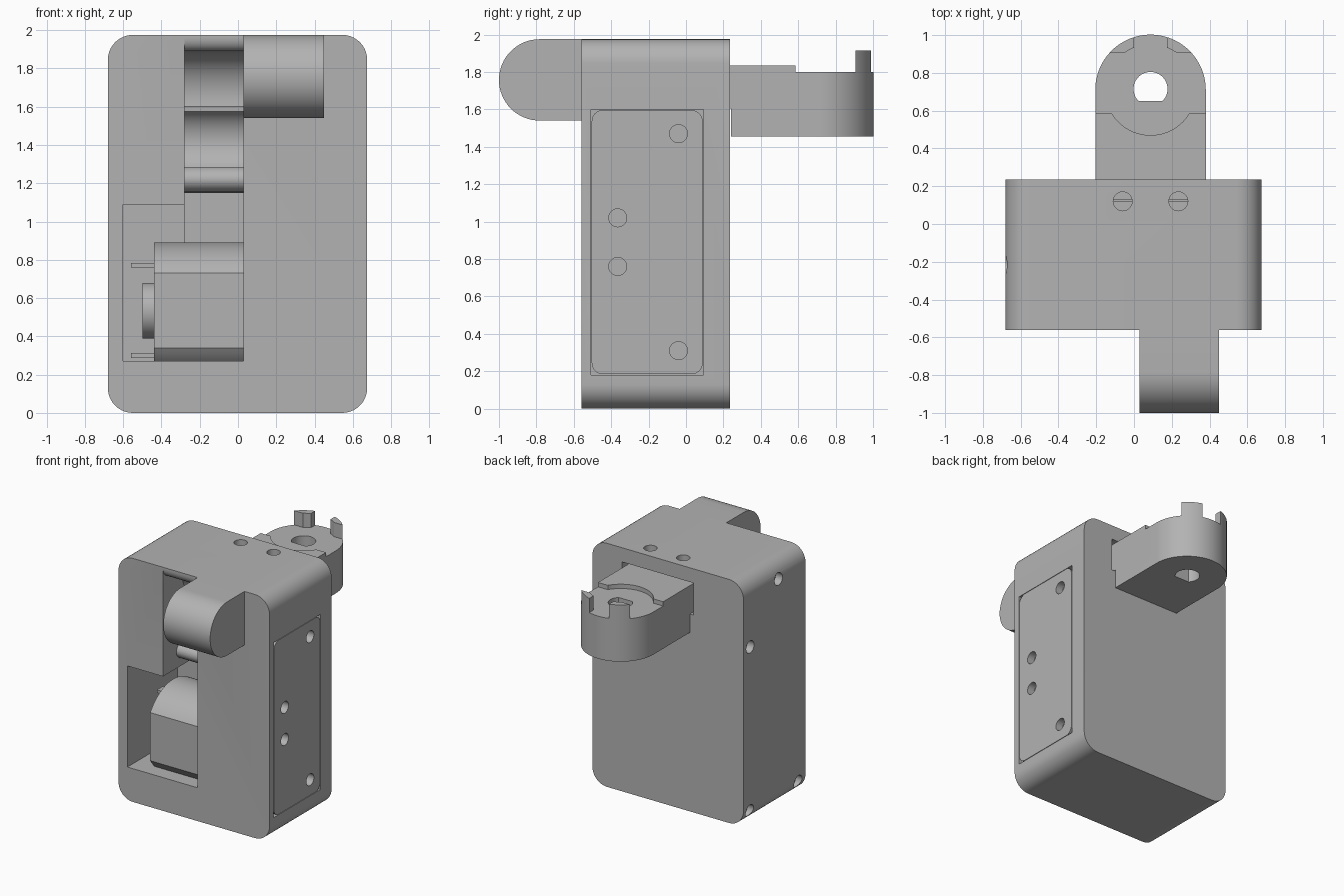
import bpy, bmesh, math
from mathutils import Vector

cube = bpy.data.objects.get("Cube")
if cube:
    bpy.data.objects.remove(cube, do_unlink=True)

grey = bpy.data.materials.new("plain grey")
grey.use_nodes = True
grey.diffuse_color = (0.45, 0.45, 0.45, 1)
grey.node_tree.nodes["Principled BSDF"].inputs["Base Color"].default_value = (0.45, 0.45, 0.45, 1)


def arc(cx, cy, r, a0, a1, n=24, ry=None):
    ry = ry or r
    angles = [math.radians(a0 + (a1 - a0) * i / n) for i in range(n + 1)]
    return [(cx + r * math.cos(a), cy + ry * math.sin(a)) for a in angles]


def circle(cx, cy, r, n=32):
    return arc(cx, cy, r, 0, 360, n)[:-1]


def rect(u0, u1, v0, v1, r=0):
    if not r:
        return [(u0, v0), (u1, v0), (u1, v1), (u0, v1)]
    return (arc(u1 - r, v1 - r, r, 0, 90, 10) + arc(u0 + r, v1 - r, r, 90, 180, 10)
            + arc(u0 + r, v0 + r, r, 180, 270, 10) + arc(u1 - r, v0 + r, r, 270, 360, 10))


def prism(name, pts, axis, lo, hi):
    """Extrude a 2D profile along an axis; profile is yz, xz or xy."""
    def place(p, d):
        c = list(p)
        c.insert("xyz".index(axis), d)
        return Vector(c)
    bm = bmesh.new()
    base = bm.faces.new([bm.verts.new(place(p, lo)) for p in pts])
    ext = bmesh.ops.extrude_face_region(bm, geom=[base])["geom"]
    move = place((0, 0), hi - lo)
    bmesh.ops.translate(bm, vec=move, verts=[g for g in ext if isinstance(g, bmesh.types.BMVert)])
    bmesh.ops.recalc_face_normals(bm, faces=bm.faces)
    mesh = bpy.data.meshes.new(name)
    bm.to_mesh(mesh)
    bm.free()
    mesh.materials.append(grey)
    obj = bpy.data.objects.new(name, mesh)
    bpy.context.collection.objects.link(obj)
    return obj


def combine(obj, other, operation="DIFFERENCE"):
    mod = obj.modifiers.new("combine", "BOOLEAN")
    mod.operation = operation
    mod.solver = "EXACT"
    mod.object = other
    bpy.context.view_layer.objects.active = obj
    bpy.ops.object.modifier_apply(modifier=mod.name)
    bpy.data.objects.remove(other, do_unlink=True)


def cut(obj, pts, axis, lo, hi):
    combine(obj, prism("cutter", pts, axis, lo, hi))


# Housing with rounded side edges
XL, XR, FRONT, BACK, TOP = -0.68, 0.675, -0.56, 0.235, 1.975
housing = prism("housing", rect(XL, XR, 0, TOP, 0.13), "y", FRONT, BACK)

# Motor pocket and the curved slot above it
cut(housing, rect(-0.6, 0.03, 0.27, 1.09), "y", -0.7, 0.08)
slot = [(-0.7, 0.5), (-0.7, 1.96), (FRONT, 1.96)]
slot += arc(-0.50, 1.96, 0.06, 180, 270, 8, 0.07)
slot += arc(-0.50, 1.65, 0.22, 90, -12, 14, 0.24)
slot += arc(-0.40, 1.42, 0.15, 65, -55, 14, 0.17)
slot += arc(-0.30, 1.22, 0.09, 110, 250, 10, 0.07)
slot += [(-0.28, 1.15), (0.12, 1.15), (0.12, 0.5)]
cut(housing, slot, "x", -0.28, 0.0299)

# Screw holes in the top and the left-hand wall
for x in (-0.06, 0.235):
    cut(housing, circle(x, 0.12, 0.05), "z", 1.8, 2.1)
for y, z in ((-0.215, 1.84), (0.15, 1.43), (-0.47, 0.1), (0.15, 0.1)):
    cut(housing, circle(y, z, 0.05), "x", -0.8, -0.62)

# Recess for the side cover, and the opening for the arm
cut(housing, rect(-0.508, 0.093, 0.18, 1.6), "x", 0.61, 0.8)
cut(housing, rect(-0.23, 0.41, 1.6, 1.86), "y", 0.12, 0.4)

# Side cover plate with screw holes
cover = prism("side_cover", rect(-0.504, 0.089, 0.184, 1.596, 0.06), "x", 0.605, XR)
for y, z in ((-0.04, 1.47), (-0.04, 0.31), (-0.365, 1.02), (-0.365, 0.76)):
    cut(cover, circle(y, z, 0.048), "x", 0.615, 0.8)

# Rounded front lug
lug = [(-0.5, 1.54), (-0.5, TOP)] + arc(-0.7825, 1.7575, 0.2175, 90, 270, 32)
front_lug = prism("front_lug", lug, "x", 0.03, 0.45)

# Flat-sided motor with its end boss and terminals
a = math.degrees(math.asin(0.195 / 0.355))
can = arc(-0.2, 0.535, 0.355, a, 180 - a) + arc(-0.2, 0.535, 0.355, 180 + a, 360 - a)
motor = prism("motor", can, "x", -0.44, 0.06)
boss = prism("motor_boss", circle(-0.2, 0.535, 0.145), "x", -0.5, -0.43)
for i, z in enumerate((0.30, 0.772)):
    prism(f"motor_terminal_{i + 1}", rect(-0.24, -0.16, z - 0.012, z + 0.012), "x", -0.56, -0.43)

# Rear arm: rounded base, raised step around a circular seat, and two tabs
CX, CY, R, SEAT = 0.0875, 0.71, 0.2925, 0.24
outline = [(CX - R, 0.24), (CX + R, 0.24)] + arc(CX, CY, R, 0, 180, 48)
arm = prism("rear_arm", outline, "z", 1.455, 1.8)
step = prism("step", rect(CX - R, CX + R, 0.13, 0.585), "z", 1.605, 1.835)
cut(step, circle(CX, CY, SEAT, 64), "z", 1.8, 2)
combine(arm, step, "UNION")
d_hole = arc(CX, CY + 0.005, 0.09, -46, 226, 32)
cut(arm, d_hole, "z", 1.3, 2)

for name, x0, x1 in (("tab_left", CX + 0.0875, 0.5), ("tab_right", -0.3, CX - 0.0875)):
    tab = prism(name, circle(CX, CY, R, 96), "z", 1.795, 1.915)
    combine(tab, prism("limit", rect(x0, x1, 0.905, 1.1), "z", 1.7, 2), "INTERSECT")
    cut(tab, circle(CX, CY, SEAT, 64), "z", 1.7, 2)

# Smooth the round surfaces, keep the edges crisp
for obj in bpy.context.scene.objects:
    if obj.type == "MESH":
        bpy.ops.object.select_all(action="DESELECT")
        obj.select_set(True)
        bpy.context.view_layer.objects.active = obj
        bpy.ops.object.shade_smooth_by_angle(angle=math.radians(30))
